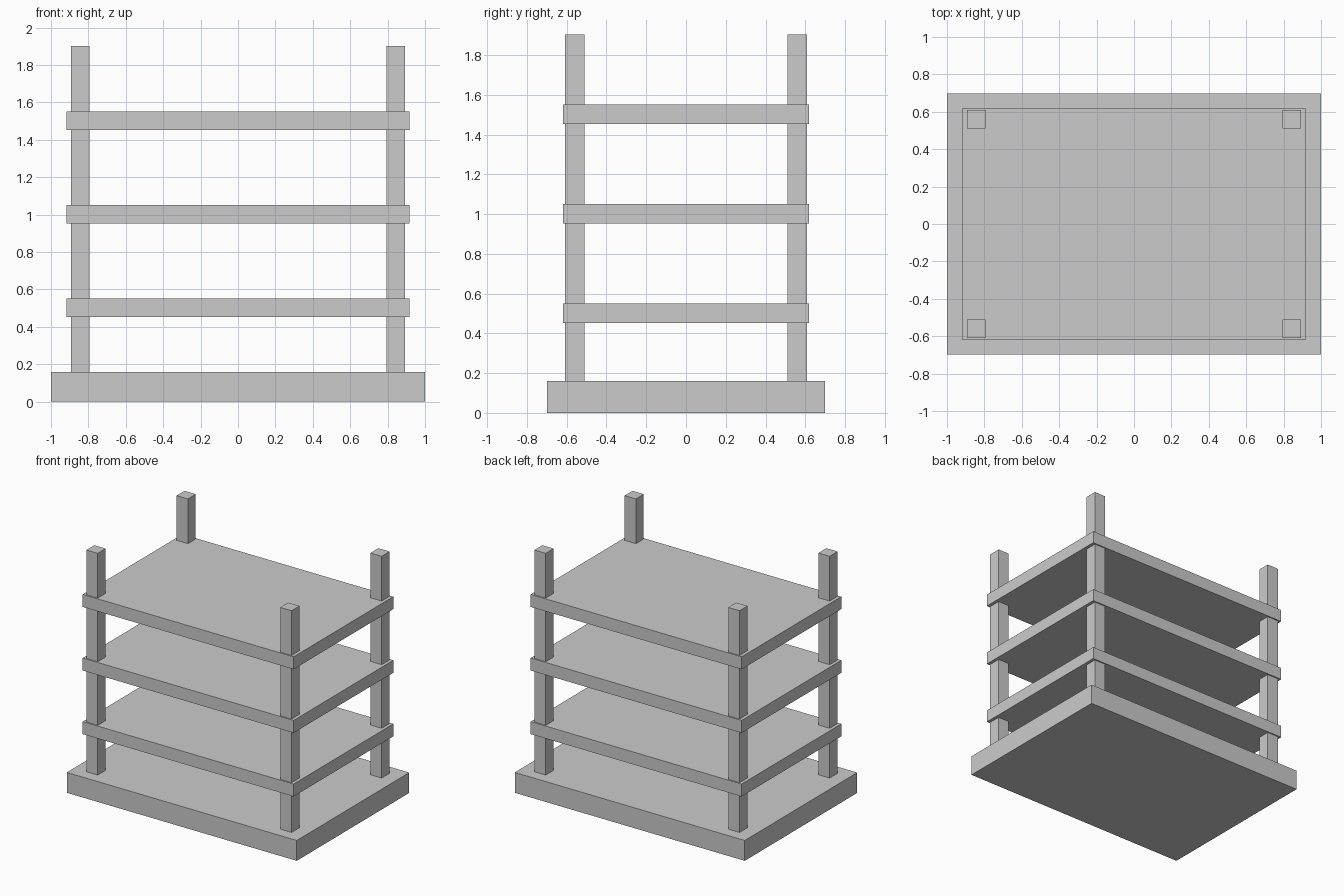
import bpy

if "Cube" in bpy.data.objects:
    bpy.data.objects.remove(bpy.data.objects["Cube"])


def box(name, x, y, z0, z1, width, depth):
    """Axis-aligned box spanning z0..z1, centred on (x, y)."""
    bpy.ops.mesh.primitive_cube_add(size=1, location=(x, y, (z0 + z1) / 2))
    obj = bpy.context.object
    obj.name = name
    obj.scale = (width, depth, z1 - z0)
    bpy.ops.object.transform_apply(location=False, rotation=False, scale=True)
    return obj


# Thick base slab
box("base", 0, 0, 0, 0.16, 2.0, 1.397)

# Three evenly spaced shelves
for i, z in enumerate((0.5, 1.0, 1.5), 1):
    box(f"shelf_{i}", 0, 0, z - 0.047, z + 0.051, 1.834, 1.238)

# Four corner posts rising from the base through the shelves
for side, x in (("left", -0.843), ("right", 0.843)):
    for end, y in (("front", -0.56), ("back", 0.56)):
        box(f"{end}_{side}_post", x, y, 0.16, 1.903, 0.098, 0.098)
